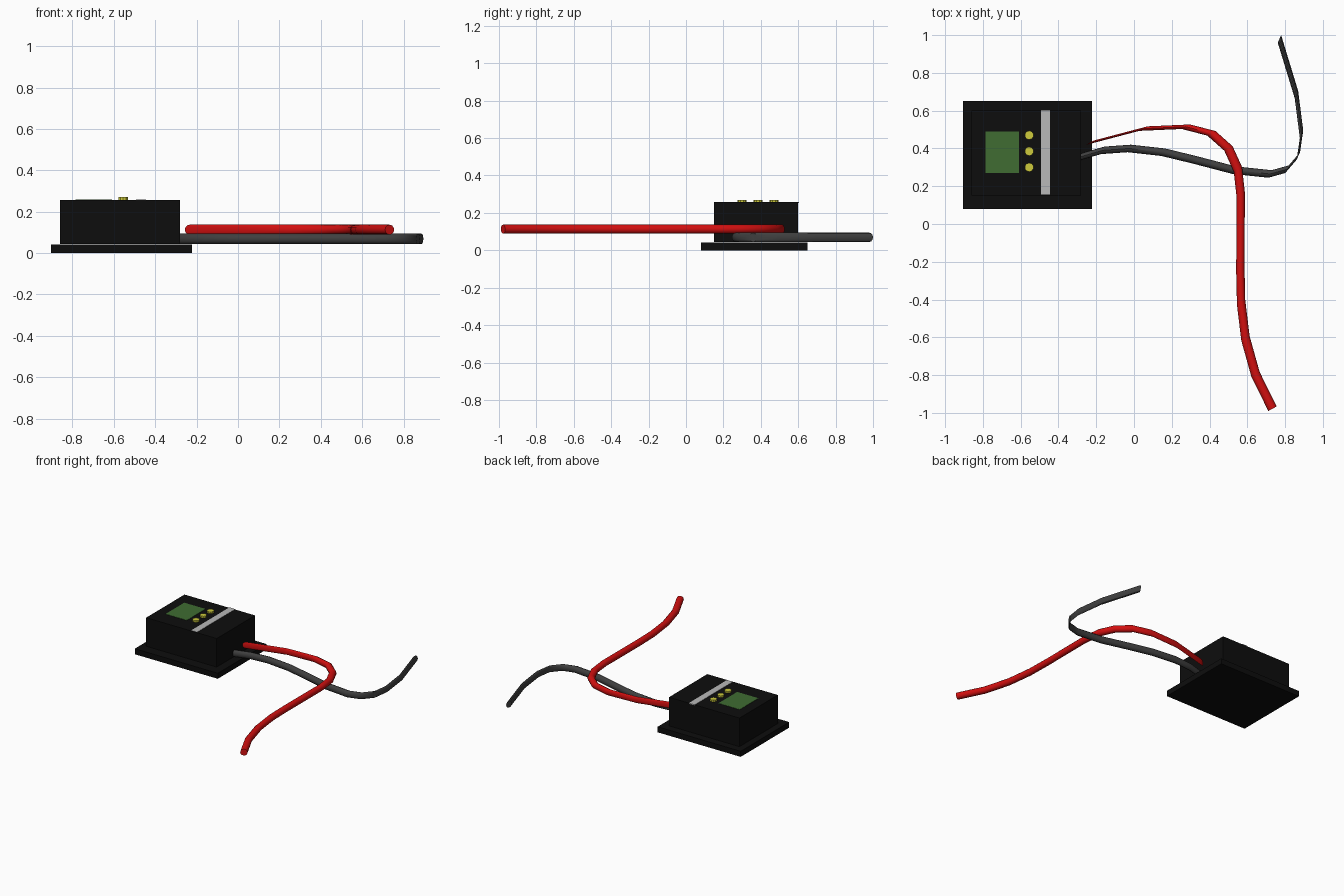
import bpy, bmesh, math
from mathutils import Vector

if "Cube" in bpy.data.objects:
    bpy.data.objects.remove(bpy.data.objects["Cube"])


def material(name, rgb):
    m = bpy.data.materials.new(name)
    m.diffuse_color = (*rgb, 1)
    m.use_nodes = True
    m.node_tree.nodes["Principled BSDF"].inputs["Base Color"].default_value = m.diffuse_color
    return m


BLACK = material("black plastic", (0.004, 0.004, 0.004))
DARK = material("dark grey rubber", (0.05, 0.05, 0.05))
RED = material("red rubber", (0.65, 0.005, 0.005))
GREEN = material("green screen", (0.05, 0.15, 0.032))
YELLOW = material("yellow button", (0.62, 0.6, 0.045))
GREY = material("light grey", (0.48, 0.48, 0.48))


def finish(name, bm, mat):
    bmesh.ops.recalc_face_normals(bm, faces=bm.faces)
    me = bpy.data.meshes.new(name)
    bm.to_mesh(me)
    bm.free()
    me.materials.append(mat)
    ob = bpy.data.objects.new(name, me)
    bpy.context.collection.objects.link(ob)
    return ob


def box(name, x, y, z, mat):
    bm = bmesh.new()
    bmesh.ops.create_cube(bm, size=1)
    for v in bm.verts:
        for i, (lo, hi) in enumerate((x, y, z)):
            v.co[i] = (lo + hi) / 2 + v.co[i] * (hi - lo)
    return finish(name, bm, mat)


def wire(name, path, z, radius, side, mat, sides=12):
    """Sweep a circle along the path without turning it."""
    bm = bmesh.new()
    side = Vector((*side, 0))
    rings = []
    for x, y in path:
        ring = []
        for k in range(sides):
            a = 2 * math.pi * k / sides
            co = Vector((x, y, z + radius * math.sin(a))) + side * math.cos(a)
            ring.append(bm.verts.new(co))
        rings.append(ring)
    for a, b in zip(rings, rings[1:]):
        for k in range(sides):
            n = (k + 1) % sides
            bm.faces.new((a[k], a[n], b[n], b[k])).smooth = True
    bm.faces.new(rings[0])
    bm.faces.new(rings[-1])
    ob = finish(name, bm, mat)
    bpy.ops.object.select_all(action='DESELECT')
    ob.select_set(True)
    bpy.context.view_layer.objects.active = ob
    bpy.ops.object.shade_smooth_by_angle(angle=math.radians(35))


# Housing: wide flange with the case just above it
box("flange", (-0.905, -0.222), (0.08, 0.65), (0, 0.041), BLACK)
box("case", (-0.86, -0.28), (0.15, 0.6), (0.045, 0.257), BLACK)

# Details on the top of the case
box("screen", (-0.785, -0.61), (0.27, 0.49), (0.254, 0.259), GREEN)
box("terminal_strip", (-0.493, -0.445), (0.155, 0.603), (0.254, 0.259), GREY)
for i in range(3):
    bm = bmesh.new()
    bmesh.ops.create_cone(bm, cap_ends=True, segments=10, radius1=0.024,
                          radius2=0.024, depth=0.015)
    bmesh.ops.translate(bm, verts=bm.verts, vec=(-0.555, 0.3 + 0.085 * i, 0.2625))
    finish(f"button_{i + 1}", bm, YELLOW)

# Loose wires
wire("red_wire", [(-0.235, 0.43), (0.05, 0.505), (0.275, 0.515), (0.41, 0.48),
                  (0.5, 0.4), (0.55, 0.29), (0.565, 0.155), (0.563, -0.24),
                  (0.567, -0.415), (0.59, -0.605), (0.643, -0.795), (0.733, -0.978)],
     0.113, 0.024, (0.022, 0.012), RED)
wire("dark_wire", [(-0.31, 0.345), (-0.27, 0.36), (-0.165, 0.39), (-0.025, 0.4),
                   (0.155, 0.38), (0.32, 0.34), (0.53, 0.285), (0.72, 0.265),
                   (0.81, 0.29), (0.87, 0.36), (0.887, 0.475), (0.86, 0.685),
                   (0.77, 0.98)],
     0.069, 0.025, (0.009, 0.02), DARK)
